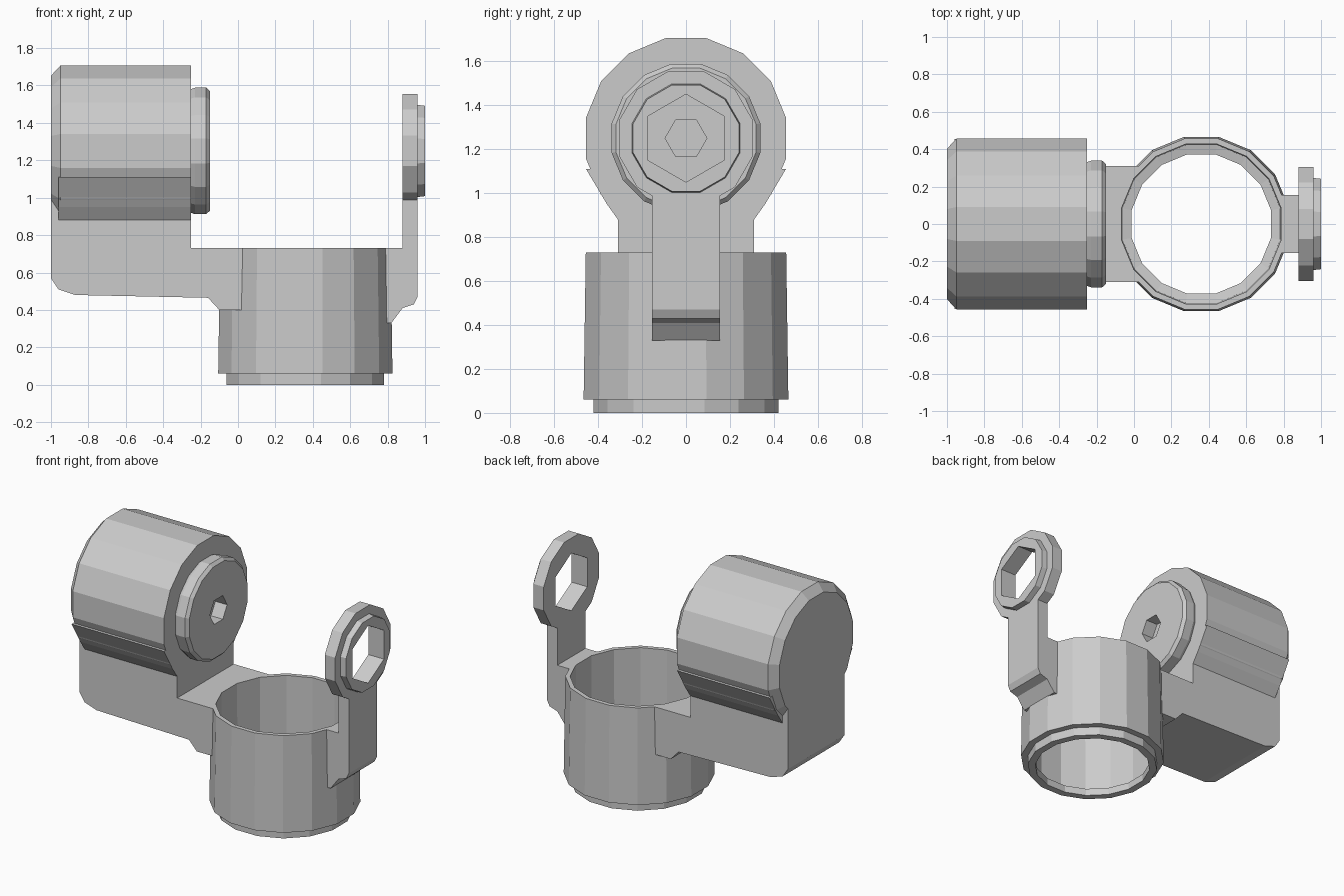
import bpy, bmesh, math
from mathutils import Vector

cube = bpy.data.objects.get("Cube")
if cube:
    bpy.data.objects.remove(cube, do_unlink=True)

grey = bpy.data.materials.new("plain_grey")
grey.use_nodes = True
COLOUR = (0.6, 0.6, 0.6, 1)
grey.diffuse_color = COLOUR
grey.node_tree.nodes["Principled BSDF"].inputs["Base Color"].default_value = COLOUR


def finish(name, bm):
    bmesh.ops.recalc_face_normals(bm, faces=bm.faces)
    mesh = bpy.data.meshes.new(name)
    bm.to_mesh(mesh)
    bm.free()
    mesh.materials.append(grey)
    obj = bpy.data.objects.new(name, mesh)
    bpy.context.collection.objects.link(obj)
    return obj


def lathe(name, profile, sides, centre, along_x=False, turn=0.0, closed=False):
    """Revolve (radius, height) points round z or x; open profiles are capped."""
    bm = bmesh.new()
    rings = []
    for r, h in profile:
        ring = []
        for i in range(sides):
            a = 2 * math.pi * (i + turn) / sides
            u, v = r * math.cos(a), r * math.sin(a)
            p = Vector((h, u, v)) if along_x else Vector((u, v, h))
            ring.append(bm.verts.new(p + Vector(centre)))
        rings.append(ring)
    pairs = list(zip(rings, rings[1:]))
    if closed:
        pairs.append((rings[-1], rings[0]))
    else:
        bm.faces.new(rings[0])
        bm.faces.new(rings[-1])
    for a, b in pairs:
        for i in range(sides):
            j = (i + 1) % sides
            bm.faces.new((a[i], a[j], b[j], b[i]))
    return finish(name, bm)


def prism(name, outline, start, end, along_x=False):
    """Extrude an xz outline along y, or a yz outline along x."""
    bm = bmesh.new()
    place = (lambda p, d: (d, *p)) if along_x else (lambda p, d: (p[0], d, p[1]))
    a, b = ([bm.verts.new(place(p, d)) for p in outline] for d in (start, end))
    bm.faces.new(a)
    bm.faces.new(b)
    for i in range(len(a)):
        j = (i + 1) % len(a)
        bm.faces.new((a[i], a[j], b[j], b[i]))
    return finish(name, bm)


def cut(obj, cutter):
    cutter.hide_render = True
    cutter.hide_set(True)
    cutter.display_type = 'WIRE'
    mod = obj.modifiers.new("cut", 'BOOLEAN')
    mod.operation, mod.solver, mod.object = 'DIFFERENCE', 'EXACT', cutter
    # bake the cut and drop the helper
    dg = bpy.context.evaluated_depsgraph_get()
    mesh = bpy.data.meshes.new_from_object(obj.evaluated_get(dg))
    obj.modifiers.clear()
    obj.data = mesh
    bpy.data.objects.remove(cutter, do_unlink=True)


CUP = (0.36, 0, 0)
AXLE = (0, 0, 1.25)

# Open cup with a stepped lower collar
lathe("cup", [(0.43, 0), (0.43, 0.06), (0.475, 0.06), (0.465, 0.73),
              (0.435, 0.73), (0.43, 0.06), (0.38, 0.05), (0.38, 0)],
      16, CUP, turn=0.5, closed=True)

# Drum lying along x, chamfered at its outer end
lathe("drum", [(0.41, -1), (0.465, -0.95), (0.465, -0.25)], 16, AXLE, True, 0.5)

# Flared cheek joining the outer half of the drum to the arm
half = [(0.31, 0.6), (0.31, 0.88), (0.36, 0.95), (0.455, 1.11)]
prism("drum_cheek", half + [(-y, z) for y, z in reversed(half)], -0.96, -0.25, True)

# Arm from the drum to the cup
arm = prism("arm", [(-1, 1.0), (-1, 0.57), (-0.96, 0.51), (-0.87, 0.48),
                    (-0.16, 0.465), (-0.1, 0.4), (0.1, 0.4), (0.1, 0.73),
                    (-0.25, 0.73), (-0.25, 1.0)], -0.31, 0.31)
cut(arm, lathe("arm_cutter", [(0.436, -0.1), (0.436, 0.9)], 16, CUP, turn=0.5))

# Hub on the drum's inner face, with a socket
hub = lathe("hub", [(0.33, -0.27), (0.345, -0.23), (0.345, -0.17), (0.325, -0.15)],
            16, AXLE, True, 0.5)
cut(hub, lathe("socket_cutter", [(0.095, -0.24), (0.095, -0.1)], 6, AXLE, True))

# Upright strap on the far side of the cup
strap = prism("strap", [(0.7, 0.73), (0.88, 0.73), (0.88, 0.99), (0.96, 0.99),
                        (0.96, 0.47), (0.94, 0.43), (0.88, 0.41), (0.82, 0.33),
                        (0.7, 0.33)], -0.155, 0.155)
cut(strap, lathe("strap_cutter", [(0.436, -0.1), (0.436, 0.9)], 16, CUP, turn=0.5))

# Eye ring with a raised outer boss and a six-sided hole
eye = lathe("eye_ring", [(0.315, 0.88), (0.315, 0.96), (0.255, 0.96), (0.25, 1.0)],
            12, AXLE, True, 0.5)
cut(eye, lathe("eye_cutter", [(0.2, 0.8), (0.2, 1.1)], 6, AXLE, True, 0.5))
